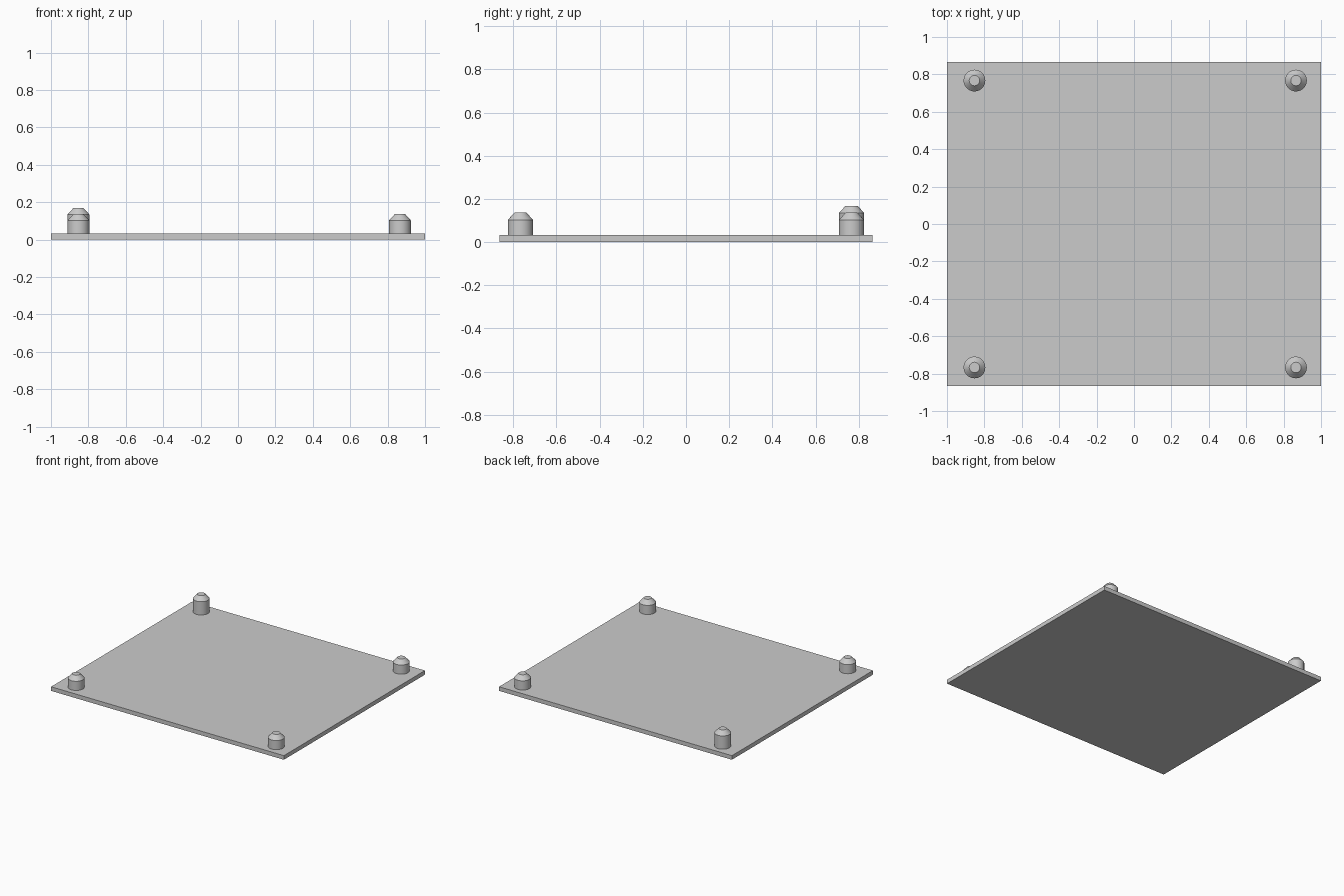
import bpy
import bmesh
import math
from mathutils import Matrix

cube = bpy.data.objects.get("Cube")
if cube:
    bpy.data.objects.remove(cube, do_unlink=True)

GREY = (0.6, 0.6, 0.6, 1)
grey = bpy.data.materials.new("plain_grey")
grey.use_nodes = True
grey.diffuse_color = GREY
grey.node_tree.nodes["Principled BSDF"].inputs["Base Color"].default_value = GREY

PLATE_TOP = 0.032
RADIUS, TIP_RADIUS, CHAMFER = 0.058, 0.028, 0.033


def add_object(name, bm):
    mesh = bpy.data.meshes.new(name)
    bmesh.ops.recalc_face_normals(bm, faces=bm.faces)
    bm.to_mesh(mesh)
    bm.free()
    mesh.materials.append(grey)
    obj = bpy.data.objects.new(name, mesh)
    bpy.context.collection.objects.link(obj)
    return obj


def add_peg(name, x, y, top):
    # Round post spun from a profile with a chamfered, flat tip
    shoulder = top - CHAMFER
    profile = [(0, PLATE_TOP), (RADIUS, PLATE_TOP), (RADIUS, shoulder),
               (TIP_RADIUS, top), (0, top)]
    bm = bmesh.new()
    verts = [bm.verts.new((r, 0, z)) for r, z in profile]
    edges = [bm.edges.new(pair) for pair in zip(verts, verts[1:])]
    bmesh.ops.spin(bm, geom=verts + edges, cent=(0, 0, 0), axis=(0, 0, 1),
                   angle=math.tau, steps=40)
    bmesh.ops.remove_doubles(bm, verts=bm.verts, dist=0.0001)
    peg = add_object(name, bm)
    peg.location = (x, y, 0)
    bpy.ops.object.select_all(action="DESELECT")
    bpy.context.view_layer.objects.active = peg
    peg.select_set(True)
    bpy.ops.object.shade_smooth_by_angle(angle=math.radians(30))


# Base plate
bm = bmesh.new()
bmesh.ops.create_cube(bm, size=1, matrix=Matrix.Translation((0, 0, PLATE_TOP / 2))
                      @ Matrix.Diagonal((2, 1.73, PLATE_TOP, 1)))
add_object("base_plate", bm)

# Corner pegs, the back right one taller
for side, x in (("right", -0.853), ("left", 0.866)):
    for end, y in (("front", -0.767), ("back", 0.767)):
        tall = side == "right" and end == "back"
        add_peg(f"{end}_{side}_peg", x, y, 0.168 if tall else 0.136)
